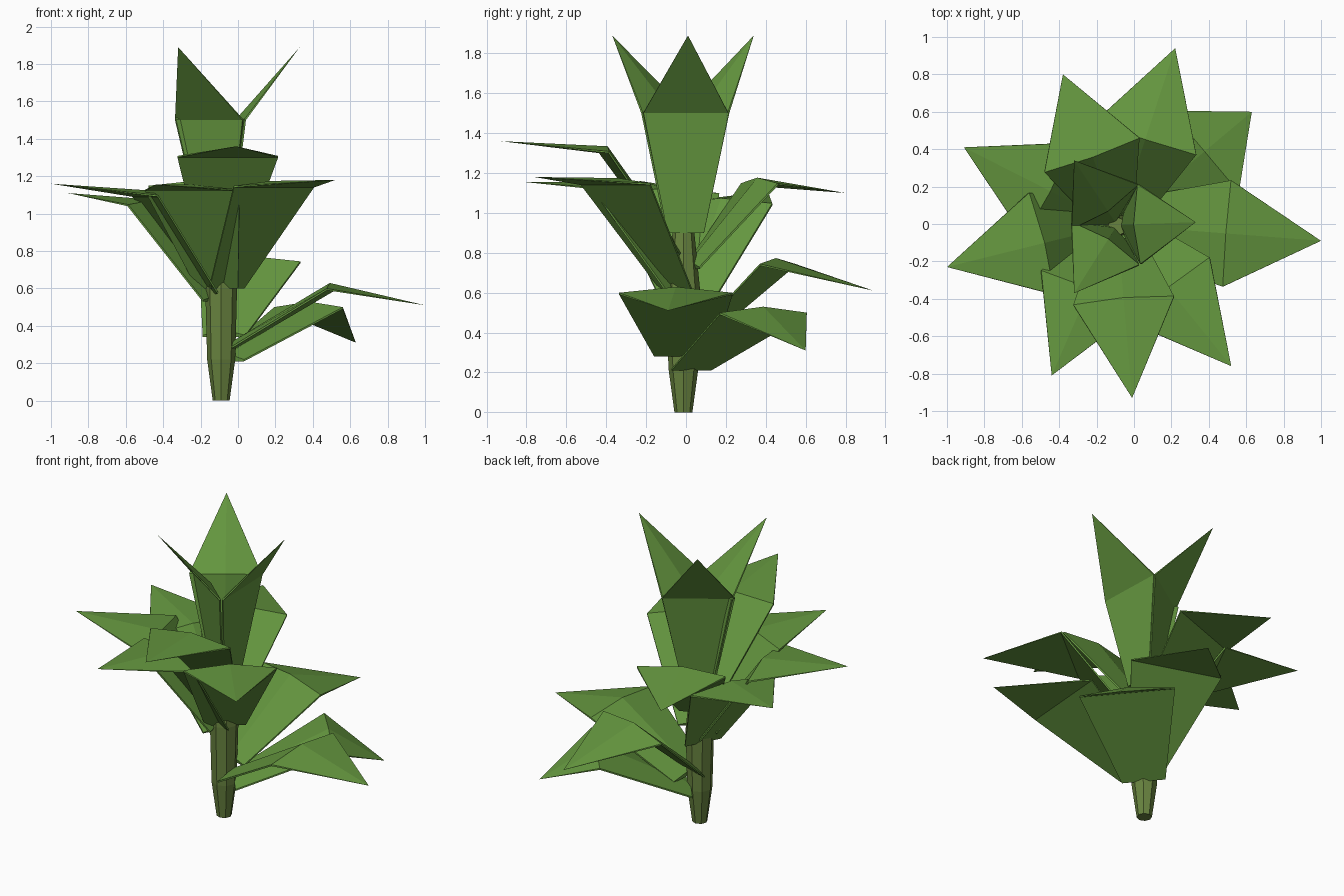
import bpy, bmesh
from mathutils import Vector

if "Cube" in bpy.data.objects:
    bpy.data.objects.remove(bpy.data.objects["Cube"])

CX, CY = -0.09, -0.005   # stem axis


def material(name, rgb):
    m = bpy.data.materials.new(name)
    m.diffuse_color = (*rgb, 1)
    m.use_nodes = True
    m.node_tree.nodes["Principled BSDF"].inputs["Base Color"].default_value = m.diffuse_color
    return m


GREEN = material("leaf_green", (0.13, 0.31, 0.05))
STEM = material("stem_green", (0.14, 0.23, 0.05))


def finish(bm, name, mat):
    bmesh.ops.recalc_face_normals(bm, faces=bm.faces)
    me = bpy.data.meshes.new(name)
    bm.to_mesh(me)
    bm.free()
    me.materials.append(mat)
    ob = bpy.data.objects.new(name, me)
    bpy.context.collection.objects.link(ob)


def leaf(name, tip, base, shoulder, half_base, half_wide):
    """Kinked leaf: flat underside, low ridge on top; base/shoulder = (radius, z)."""
    axis = Vector((CX, CY, 0))
    tip = Vector(tip)
    out = Vector((tip.x - CX, tip.y - CY, 0)).normalized()
    side = Vector((-out.y, out.x, 0))
    bm = bmesh.new()

    def section(rz, half, up):
        c = axis + out * rz[0] + Vector((0, 0, rz[1]))
        pts = [c - side * half, c + side * half,
               c + side * half + up * 0.25, c + up, c - side * half + up * 0.25]
        return [bm.verts.new(p) for p in pts]

    # ridge offset follows the bisector of the two leaf segments
    d1 = Vector((shoulder[0] - base[0], 0, shoulder[1] - base[1])).normalized()
    run = Vector((tip.x - CX, tip.y - CY)).length
    d2 = Vector((run - shoulder[0], 0, tip.z - shoulder[1])).normalized()
    d = (d1 + d2).normalized()
    up = (out * -d.z + Vector((0, 0, d.x))) * 0.04
    a = section(base, half_base, up)
    b = section(shoulder, half_wide, up)
    t = bm.verts.new(tip)
    bm.faces.new(a)
    for i in range(5):
        j = (i + 1) % 5
        bm.faces.new((a[i], a[j], b[j], b[i]))
        bm.faces.new((b[i], b[j], t))
    finish(bm, name, GREEN)


# Lower leaves
leaf("lower_leaf_right", (1.00, -0.09, 0.51), (0.07, 0.28), (0.59, 0.59), 0.15, 0.285)
leaf("lower_leaf_back_right", (0.63, 0.60, 0.31), (0.05, 0.21), (0.61, 0.49), 0.13, 0.285)
leaf("lower_leaf_back", (0.22, 0.94, 0.61), (0.05, 0.34), (0.49, 0.735), 0.12, 0.285)

# Middle ring
leaf("middle_leaf_back", (-0.38, 0.80, 1.10), (0.04, 0.72), (0.40, 1.14), 0.11, 0.27)
leaf("middle_leaf_back_left", (-0.91, 0.41, 1.11), (0.05, 0.53), (0.42, 1.04), 0.12, 0.28)
leaf("middle_leaf_left", (-1.00, -0.23, 1.16), (0.05, 0.57), (0.42, 1.09), 0.12, 0.28)
leaf("middle_leaf_front_left", (-0.44, -0.81, 1.155), (0.05, 0.60), (0.39, 1.12), 0.12, 0.275)
leaf("middle_leaf_front_right", (0.52, -0.76, 1.18), (0.05, 0.60), (0.45, 1.14), 0.12, 0.275)
leaf("middle_leaf_front", (-0.01, -0.93, 1.36), (0.04, 0.78), (0.41, 1.30), 0.11, 0.27)

# Upright crown leaves
for n, (x, y) in enumerate([(0.33, 0.01), (-0.32, 0.34), (-0.32, -0.37)]):
    leaf(f"crown_leaf_{n + 1}", (x, y, 1.89), (0.055, 0.90), (0.125, 1.50), 0.09, 0.213)

# Faceted stem, swelling where the leaves attach
bm = bmesh.new()
rings = []
for z, r in [(0, 0.045), (0.22, 0.075), (0.60, 0.085), (0.95, 0.05)]:
    v = bmesh.ops.create_circle(bm, segments=8, radius=r)["verts"]
    bmesh.ops.translate(bm, verts=v, vec=(CX, CY - 0.008, z))
    rings.append(v)
for lo, hi in zip(rings, rings[1:]):
    for i in range(8):
        j = (i + 1) % 8
        bm.faces.new((lo[i], lo[j], hi[j], hi[i]))
bm.faces.new(rings[0])
bm.faces.new(rings[-1])
finish(bm, "stem", STEM)
